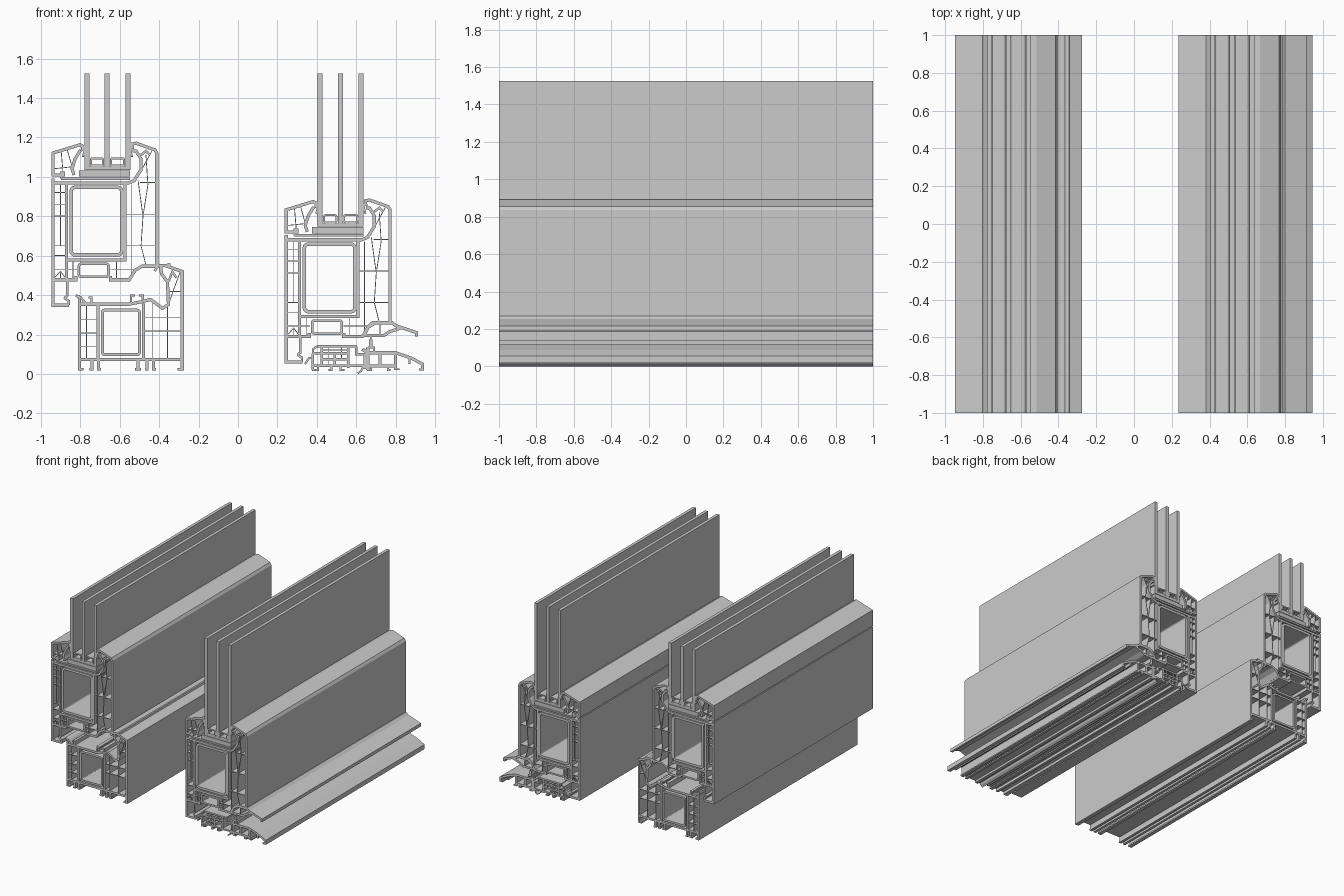
import bpy, bmesh, math
from mathutils import Vector

S = 0.01          # profile coordinates are in hundredths of a unit
WALL, LIP, WEB = 1.6, 1.2, 0.4


def stroke(bm, pts, t, origin):
    """Sweep a polyline wall of thickness t along y (closed if ends match)."""
    p = [Vector(q) for q in pts]
    closed = len(p) > 3 and (p[0] - p[-1]).length < 1e-6
    if closed:
        p.pop()
    n = len(p)
    rows = []
    for i in range(n):
        a = p[i] - p[i - 1] if (closed or i > 0) else p[1] - p[0]
        b = p[(i + 1) % n] - p[i] if (closed or i < n - 1) else a
        na = Vector((-a.y, a.x)).normalized()
        nb = Vector((-b.y, b.x)).normalized()
        m = (na + nb).normalized()
        m *= t / 2 / max(m.dot(na), 0.5)
        rows.append([bm.verts.new((origin[0] + q.x * S, y, origin[1] + q.y * S))
                     for y in (-1, 1) for q in (p[i] + m, p[i] - m)])
    for i in range(n if closed else n - 1):
        a, b = rows[i], rows[(i + 1) % n]
        for j, k in ((0, 1), (1, 3), (3, 2), (2, 0)):
            bm.faces.new((a[j], a[k], b[k], b[j]))
    if not closed:
        for r in (rows[0], rows[-1]):
            bm.faces.new((r[0], r[1], r[3], r[2]))


def part(name, origin, *groups):
    """One object from groups of (thickness, polyline, polyline, ...)."""
    bm = bmesh.new()
    for t, *lines in groups:
        for line in lines:
            stroke(bm, line, t, origin)
    bmesh.ops.recalc_face_normals(bm, faces=bm.faces)
    me = bpy.data.meshes.new(name)
    bm.to_mesh(me)
    bm.free()
    bpy.context.collection.objects.link(bpy.data.objects.new(name, me))


def ring(x0, z0, x1, z1, r=0.0):
    """Closed rectangle path with rounded corners."""
    if r == 0:
        return [(x0, z0), (x1, z0), (x1, z1), (x0, z1), (x0, z0)]
    out = []
    for k, (cx, cz) in enumerate(((x1 - r, z1 - r), (x0 + r, z1 - r),
                                  (x0 + r, z0 + r), (x1 - r, z0 + r))):
        for s in range(4):
            a = math.radians(90 * k + 30 * s)
            out.append((cx + r * math.cos(a), cz + r * math.sin(a)))
    return out + [out[0]]


def h(z, x0, x1):
    return [(x0, z), (x1, z)]


def v(x, z0, z1):
    return [(x, z0), (x, z1)]


def sash(side, o):
    # hollow sash profile: outer skin, reinforcement chamber, rebate floor
    part(side + "_sash_profile", o,
         (WALL,
          [(0.8, 65.2), (0.8, 0.8), (9, 0.8)],
          [(0.8, 13.7), (8, 13.7), (12.5, 13.7), (12.5, 15.5)],
          [(30, 15.5), (30, 13.7), (39.5, 13.7), (42.5, 18.5), (46, 20.6), (53.5, 20.6),
           (53.5, 78), (52.5, 79.6), (43, 83), (41, 82.6), (41.2, 80)],
          [(8, 23.8), (37.3, 23.8), (37.3, 62.8)], v(7.6, 13.7, 62.8),
          [(0.8, 62.8), (39, 62.8), (42, 64), (45.5, 69.5), (45.5, 75), (43, 79), (41.2, 79)]),
         (LIP,
          [(8.8, 0.8), (8.8, 3), (6.5, 4.5)], [(8, 13), (8, 5.5), (6.5, 4.5)],
          h(65, 5, 40), [(5, 65), (5, 68), (7, 68)],
          [(45.5, 77), (48, 79), (50, 77)]))
    # thin inner webs
    part(side + "_sash_webs", o,
         (WEB,
          v(4.6, 31, 62), v(4.6, 14, 18), v(40.5, 14, 62), v(11, 14, 24), v(33, 14, 24),
          [(44, 64), (46.5, 46), (45.5, 31), (48, 21)],
          [(45.5, 69), (51, 79)], [(46.5, 46), (49, 62), (48, 77)],
          [(1, 14), (4.6, 18), (7.6, 14)]),
         (WEB, *[h(z, 1, 7.6) for z in (19, 26, 31, 46, 52, 58)]),
         (WEB, *[h(z, 37.3, 53.5) for z in (31, 47)]),
         (WEB, h(63, 45, 53.5), h(19, 7.6, 13), h(19, 30, 42)))
    # steel reinforcement tube and hardware groove insert
    part(side + "_sash_reinforcement", o, (1.8, ring(10, 26.3, 35.7, 60.6, 2)))
    part(side + "_hardware_channel", o, (1.3, ring(14, 15.2, 29, 21.8, 1)))
    # snap-in glazing bead
    part(side + "_glazing_bead", o,
         (WALL, [(7, 66.8), (0.8, 66.8), (0.8, 78), (14.5, 82.2), (16, 81.5), (15.8, 79)],
          [(14.8, 79.5), (12, 75), (10.5, 70), (11.5, 66.8)]),
         (WEB, [(1, 70), (10.5, 71)], [(6, 67), (5, 79)], [(10.5, 71), (8, 80)]))
    # triple glazing: panes, spacers and setting block
    top = (1.525 - o[1]) / S
    for i, x in enumerate((18.05, 28.25, 38.85)):
        part(f"{side}_glass_pane_{i + 1}", o, (2.5, v(x, 69.5, top)))
    part(side + "_glass_spacers", o,
         (1.0, ring(20, 71.6, 26.3, 75.3, 0.8), ring(30.2, 71.6, 36.9, 75.3, 0.8)),
         (1.6, h(70.3, 19.3, 27), h(70.3, 29.5, 37.6)))
    part(side + "_setting_block", o, (3.2, h(67.6, 14, 40)))
    part(side + "_glass_gaskets", o,
         (1.0, [(15.8, 81), (16.8, 79), (16, 76)], [(41, 82), (40.1, 79.5), (41, 76)]))


sash("left", (-0.947, 0.341))
sash("right", (0.2365, 0.053))

# fixed frame under the left sash
F = (-0.813, 0.018)
part("frame_profile", F,
     (WALL, v(0.8, 0, 36), h(5.5, 0.8, 53), v(10.2, 5.5, 33.5), v(33.4, 5.5, 34),
      [(0.8, 33.6), (26, 33.6), (33, 35), (37, 36), (43, 31.5), (46, 33.5),
       (45.5, 45), (42.5, 49), (42, 53), (44, 53.3), (53, 50.2), (53, 0)]),
     (LIP, [(0.8, 36.5), (0, 37.5)], [(7, 34), (7, 37), (5.5, 37)],
      [(27, 34), (27, 38), (29, 38)], [(33, 36), (33, 38), (31, 38)],
      [(46, 45), (48, 50), (50, 47)]))
part("frame_feet", F,
     (WALL, v(7.2, 0, 5.5), v(10.6, 0, 5.5), v(30.5, 0, 5.5), v(35.2, 0, 5.5), v(38.5, 0, 5.5)),
     (1.2, h(0.6, 0, 3), h(0.6, 6, 8), h(0.6, 9.8, 11.8), h(0.6, 29, 32),
      h(0.6, 34, 36), h(0.6, 38, 39.8), h(0.6, 50.5, 53.8)))
part("frame_webs", F,
     (WEB, v(4.5, 5.5, 33.6), h(19, 1, 10.2), h(26, 1, 10.2), h(12, 1, 10.2),
      v(38, 5.5, 35), v(45.5, 5.5, 33), h(20, 33.4, 53), h(27, 33.4, 53),
      [(46, 33), (49, 42), (52, 50)], h(40, 45.5, 53)))
part("frame_reinforcement", F, (1.5, ring(12.5, 8, 31.3, 30.6, 1.2)))
part("frame_gasket", F, (1.3, [(39, 50.5), (41, 53.5), (44, 53), (47, 54)],
                         [(4, 34), (1.5, 37), (-1, 38)]))

# drip rail fixed to the right sash
W = (0, 0)
part("drip_rail", W,
     (WALL, [(64, 19.5), (66, 24), (68.5, 26.2), (78, 26.2), (80, 24.5), (90.5, 21), (90.5, 19)],
      [(64, 19.5), (74, 19.5), (77, 21.5), (83, 23.5)]),
     (WEB, v(72, 19.5, 26)))
part("brush_seal", W, (1.8, v(67.3, 14, 17.5)), (0.8, v(67.3, 17, 19.5)))

# threshold: chambered inner body
part("threshold_body", W,
     (1.2, h(14, 40, 60), h(10.5, 37.5, 56), h(7.5, 42, 56), h(4.2, 37.5, 64),
      v(38, 2, 10.5), v(42.5, 4, 14), v(49, 4, 10.5), v(56, 3, 14),
      [(60, 14), (60, 10), (64.3, 10), (64.3, 2.5)]),
     (1.0, [(34, 5), (36, 8), (38, 8)], [(40, 14), (38, 12.5), (38, 10.5)],
      [(40.5, 4), (40.5, 2), (37.5, 2)], [(47.5, 4), (47.5, 2), (46, 2)],
      [(52, 4), (52, 2), (54, 2)], [(63.5, 3.5), (62.5, 1.5), (60.8, 0.4)]),
     (WEB, h(12.2, 42, 56), v(46, 4, 14), v(52.5, 7, 14)))
# threshold: sloping outer sill
part("threshold_sill", W,
     (WALL, [(63, 12.5), (66, 10.8), (80, 10.8), (88, 8), (93.7, 5), (93.7, 1.8)],
      h(4, 64, 80.5), v(65.8, 2, 13.5), v(72, 4, 10.8), v(80, 2, 10.8)),
     (1.0, [(67.5, 4), (67.5, 2), (65.5, 2)], [(76, 4), (76, 2), (77.5, 2)],
      [(80, 2.4), (82, 2.4)], [(87, 8), (87, 5)], [(93.7, 2.3), (91.8, 2.3)],
      [(66, 13.5), (69, 13.5), (69, 11)]))
